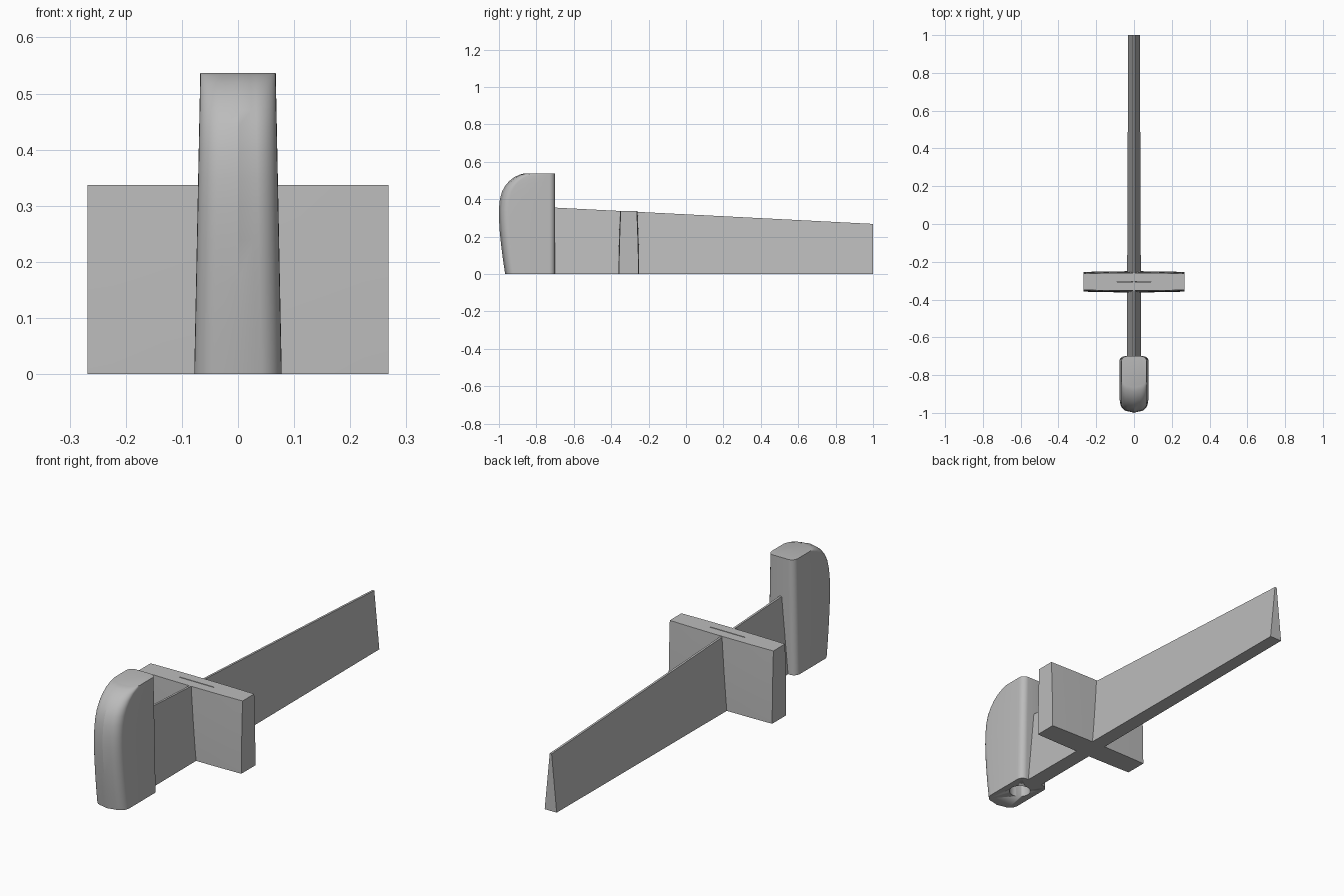
import bpy, bmesh
from math import sin, cos, pi

if "Cube" in bpy.data.objects:
    bpy.data.objects.remove(bpy.data.objects["Cube"])

grey = bpy.data.materials.new("light_grey")
grey.use_nodes = True
colour = (0.5, 0.5, 0.5, 1)
grey.diffuse_color = colour
grey.node_tree.nodes["Principled BSDF"].inputs["Base Color"].default_value = colour


def loft(name, rings, smooth=False):
    """Skin a list of equal rings of points and cap both ends."""
    bm = bmesh.new()
    loops = [[bm.verts.new(p) for p in ring] for ring in rings]
    n = len(loops[0])
    for a, b in zip(loops, loops[1:]):
        for i in range(n):
            j = (i + 1) % n
            bm.faces.new((a[i], a[j], b[j], b[i]))
    bm.faces.new(loops[0][::-1])
    bm.faces.new(loops[-1])
    bmesh.ops.recalc_face_normals(bm, faces=bm.faces)
    mesh = bpy.data.meshes.new(name)
    bm.to_mesh(mesh)
    bm.free()
    obj = bpy.data.objects.new(name, mesh)
    bpy.context.collection.objects.link(obj)
    mesh.materials.append(grey)
    if smooth:
        shade(obj)
    return obj


def shade(obj):
    bpy.ops.object.select_all(action='DESELECT')
    obj.select_set(True)
    bpy.context.view_layer.objects.active = obj
    bpy.ops.object.shade_smooth_by_angle(angle=pi / 6)


def cut(obj, cutter):
    mod = obj.modifiers.new("cut", 'BOOLEAN')
    mod.operation = 'DIFFERENCE'
    mod.solver = 'EXACT'
    mod.object = cutter
    cutter.hide_render = True
    cutter.hide_viewport = True
    cutter.display_type = 'WIRE'


def arc(cx, cy, r, start, z, steps=8):
    return [(cx + r * cos(start + pi / 2 * i / steps),
             cy + r * sin(start + pi / 2 * i / steps), z) for i in range(steps + 1)]


# Grip: rounded section that tapers upward, with a curved front
def grip_ring(front, z):
    w = 0.078 - 0.02 * z
    r, rb, back, bulge = 0.045, 0.03, -0.70, 0.008
    f = front + bulge
    return (arc(w - rb, back - rb, rb, 0, z) + arc(rb - w, back - rb, rb, pi / 2, z)
            + arc(r - w, f + r, r, pi, z) + [(0, front, z)]
            + arc(w - r, f + r, r, 1.5 * pi, z))


profile = [(-0.967, 0), (-0.979, 0.08), (-0.989, 0.16), (-0.997, 0.24), (-1, 0.3),
           (-1, 0.35), (-0.995, 0.4), (-0.984, 0.44), (-0.968, 0.47), (-0.945, 0.497),
           (-0.918, 0.518), (-0.89, 0.531), (-0.868, 0.537)]
grip = loft("grip", [grip_ring(y, z) for y, z in profile], True)

# Round socket in the underside of the grip
circle = [(cos(2 * pi * i / 32), sin(2 * pi * i / 32)) for i in range(32)]
socket = loft("socket_cutter", [[(0.048 * c, -0.805 + 0.048 * s, z) for c, s in circle]
                                for z in (-0.02, 0.42)], True)
cut(grip, socket)


# Blade: wedge section, wide at the base and thin along the top
def blade_ring(y, base, top, height):
    return [(-base, y, 0), (base, y, 0), (top, y, height), (-top, y, height)]


loft("blade", [blade_ring(-0.72, 0.038, 0.005, 0.356), blade_ring(1, 0.031, 0.005, 0.268)])

# Crossguard: slab that thins upward and toward its ends
half, levels = 0.268, 6


def guard_ring(x):
    bow = 0.004 * (1 - (x / half) ** 2)
    side = []
    for i in range(levels + 1):
        t = i / levels
        side.append((0.052 + bow - 0.009 * t ** 1.7, 0.337 * t))
    return ([(x, -0.306 - d, z) for d, z in side]
            + [(x, -0.306 + d, z) for d, z in reversed(side)])


guard = loft("crossguard", [guard_ring(half * i / 6) for i in range(-6, 7)], True)

# Narrow slot in the top of the crossguard
slot = loft("slot_cutter", [[(-0.09, y, z), (0.09, y, z), (0.09, y, 0.36), (-0.09, y, 0.36)]
                            for y, z in ((-0.308, 0.25), (-0.304, 0.25))])
cut(guard, slot)
